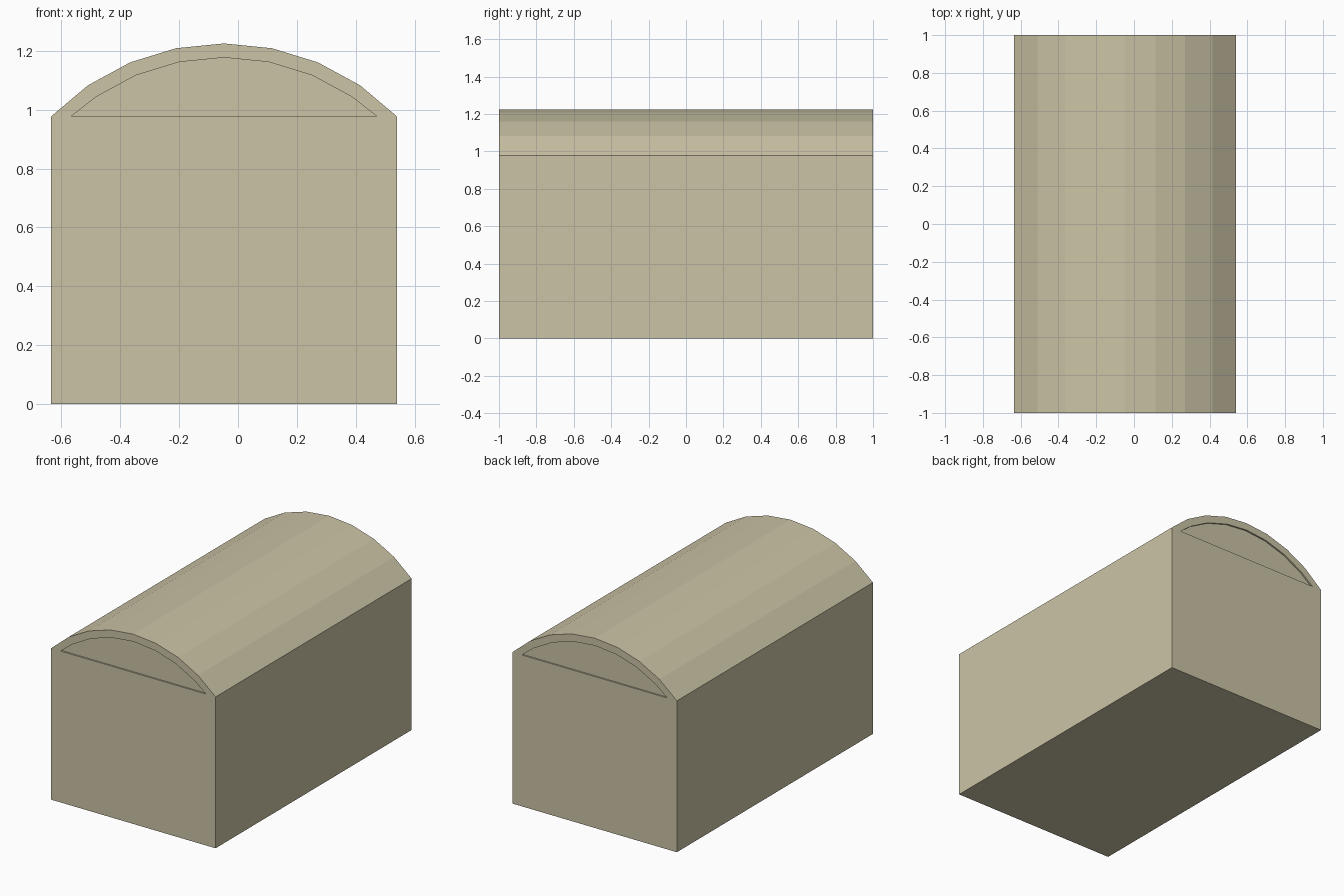
import bpy, bmesh, math

if "Cube" in bpy.data.objects:
    bpy.data.objects.remove(bpy.data.objects["Cube"])

CX, EAVE, ARC_Z = -0.0475, 0.977, 0.403   # centre line, wall height, arc centre
HALF_W, R_OUT, R_IN = 0.5875, 0.822, 0.774
STEPS = 8

mat = bpy.data.materials.new("pale stone")
mat.diffuse_color = (0.60, 0.55, 0.38, 1)
mat.use_nodes = True
mat.node_tree.nodes["Principled BSDF"].inputs["Base Color"].default_value = mat.diffuse_color


def extrude_profile(name, pts, y):
    """Prism from an (x, z) outline, running from -y to +y."""
    bm = bmesh.new()
    face = bm.faces.new([bm.verts.new((px, -y, pz)) for px, pz in pts])
    ext = bmesh.ops.extrude_face_region(bm, geom=[face])
    new = [v for v in ext["geom"] if isinstance(v, bmesh.types.BMVert)]
    bmesh.ops.translate(bm, verts=new, vec=(0, 2 * y, 0))
    bmesh.ops.recalc_face_normals(bm, faces=bm.faces)
    me = bpy.data.meshes.new(name)
    bm.to_mesh(me)
    bm.free()
    me.materials.append(mat)
    ob = bpy.data.objects.new(name, me)
    bpy.context.collection.objects.link(ob)
    return ob


def arc(r):
    """Faceted arc from the left eave to the right eave."""
    top = math.acos((EAVE - ARC_Z) / r)
    inner = math.asin(HALF_W / R_OUT)
    angs = [-inner + 2 * inner * i / STEPS for i in range(STEPS + 1)]
    angs[0], angs[-1] = -top, top
    return [(CX + r * math.sin(a), ARC_Z + r * math.cos(a)) for a in angs]


# Rectangular body
L, R = CX - HALF_W, CX + HALF_W
extrude_profile("body", [(L, 0), (R, 0), (R, EAVE), (L, EAVE)], 1.0)

# Curved roof shell
outer, inner = arc(R_OUT), arc(R_IN)
outer[0], outer[-1] = (L, EAVE), (R, EAVE)
extrude_profile("vaulted_roof", outer + inner[::-1], 1.0)

# Slightly recessed gable panels under the roof, at both ends
extrude_profile("gable_infill", inner, 0.99)
